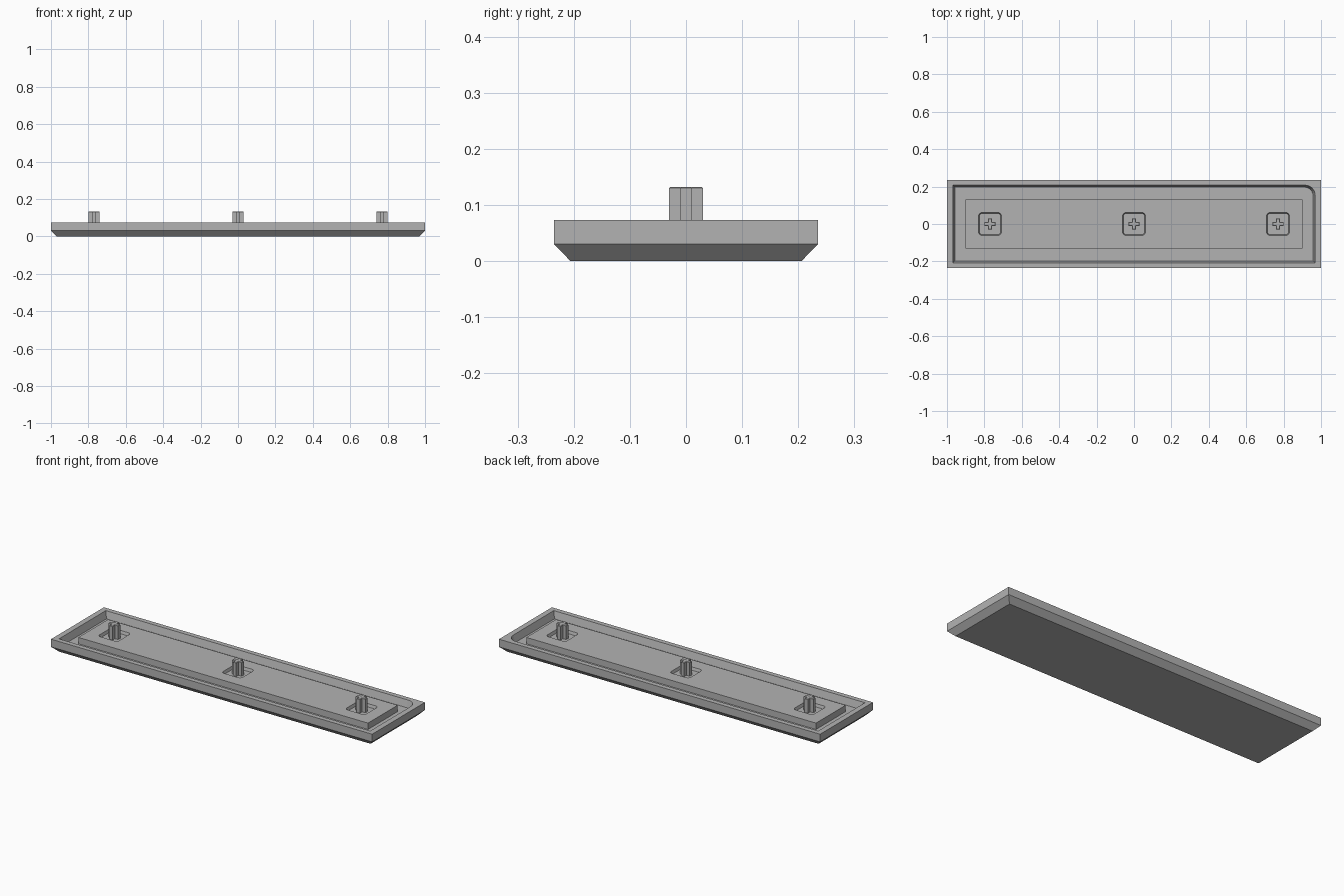
import bpy, bmesh, math

if "Cube" in bpy.data.objects:
    bpy.data.objects.remove(bpy.data.objects["Cube"])

grey = bpy.data.materials.new("plain grey")
grey.diffuse_color = (0.45, 0.45, 0.45, 1)
grey.use_nodes = True
grey.node_tree.nodes["Principled BSDF"].inputs["Base Color"].default_value = grey.diffuse_color

TOP, FLOOR, DECK, POCKET, POST = 0.073, 0.034, 0.070, 0.054, 0.132


def rect(hx, hy, radii=(0, 0, 0, 0), steps=6):
    """Counter-clockwise rectangle; radii run from +x+y round to +x-y."""
    pts = []
    for i, (sx, sy) in enumerate(((1, 1), (-1, 1), (-1, -1), (1, -1))):
        r = radii[i]
        if r == 0:
            pts.append((sx * hx, sy * hy))
            continue
        for k in range(steps + 1):
            a = math.radians(90 * i + 90 * k / steps)
            pts.append((sx * (hx - r) + r * math.cos(a),
                        sy * (hy - r) + r * math.sin(a)))
    return pts


def loft(name, layers, x=0.0):
    """Solid from stacked outlines, each given as (z, points)."""
    bm = bmesh.new()
    rings = [[bm.verts.new((px + x, py, z)) for px, py in pts] for z, pts in layers]
    n = len(rings[0])
    for a, b in zip(rings, rings[1:]):
        for i in range(n):
            j = (i + 1) % n
            bm.faces.new((a[i], a[j], b[j], b[i]))
    bm.faces.new(rings[0][::-1])
    bm.faces.new(rings[-1])
    me = bpy.data.meshes.new(name)
    bm.to_mesh(me)
    bm.free()
    me.materials.append(grey)
    ob = bpy.data.objects.new(name, me)
    bpy.context.collection.objects.link(ob)
    return ob


def cut(target, cutter):
    mod = target.modifiers.new("cut", 'BOOLEAN')
    mod.operation, mod.solver, mod.object = 'DIFFERENCE', 'EXACT', cutter
    bpy.context.view_layer.objects.active = target
    bpy.ops.object.modifier_apply(modifier=mod.name)
    bpy.data.objects.remove(cutter)


def cross(half, arm, inset=0.0):
    h, a = half - inset, arm - inset
    return [(h, -a), (h, a), (a, a), (a, h), (-a, h), (-a, a),
            (-h, a), (-h, -a), (-a, -a), (-a, -h), (a, -h), (a, -a)]


# Tray with a chamfered underside
tray = loft("tray", [(0, rect(0.97, 0.206)), (0.03, rect(1, 0.235)),
                     (TOP, rect(1, 0.235))])

# Recess with drafted walls and a single rounded corner
cut(tray, loft("recess_cutter", [
    (FLOOR, rect(0.957, 0.197, (0.045, 0, 0, 0))),
    (TOP, rect(0.969, 0.208, (0.055, 0, 0, 0))),
    (TOP + 0.02, rect(0.969, 0.208, (0.055, 0, 0, 0)))]))

# Raised inner deck
deck = loft("deck", [(FLOOR - 0.005, rect(0.902, 0.132)), (DECK, rect(0.902, 0.132))])

# Shallow pockets, each holding a cross-shaped post
for label, x in (("left", -0.77), ("middle", 0), ("right", 0.77)):
    cut(deck, loft("pocket_cutter", [
        (POCKET, rect(0.056, 0.056, (0.012,) * 4, 3)),
        (DECK, rect(0.061, 0.061, (0.016,) * 4, 3)),
        (DECK + 0.02, rect(0.061, 0.061, (0.016,) * 4, 3))], x))
    loft(label + "_post", [(POCKET - 0.005, cross(0.03, 0.0095)),
                           (POST - 0.002, cross(0.03, 0.0095)),
                           (POST, cross(0.03, 0.0095, 0.002))], x)
